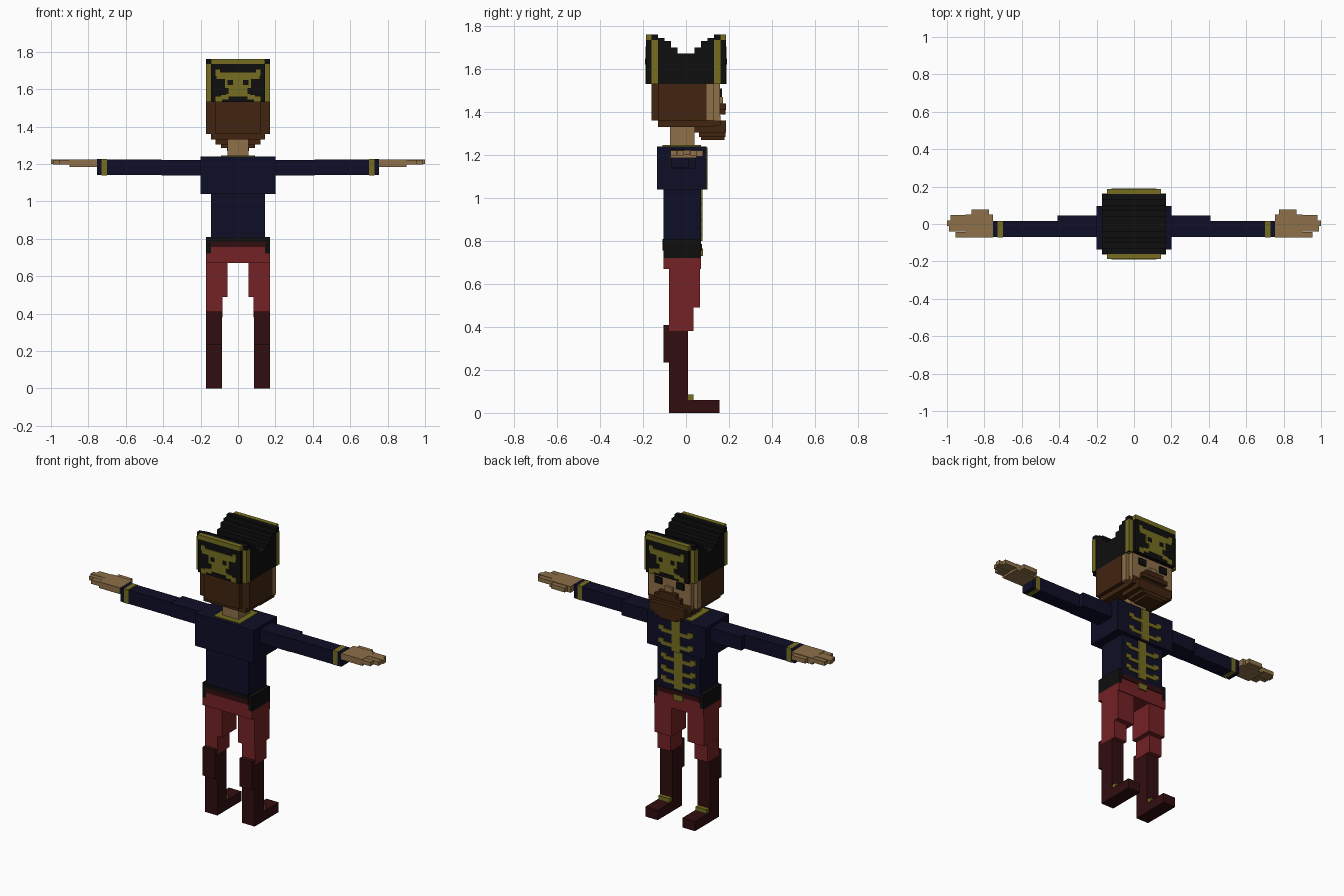
import bpy, bmesh

def material(name, rgb):
    m = bpy.data.materials.new(name)
    m.diffuse_color = (*rgb, 1)
    return m

NAVY = material("navy cloth", (0.0045, 0.0045, 0.020))
BLACK = material("black felt", (0.0045, 0.0045, 0.0045))
GOLD = material("gold trim", (0.18, 0.155, 0.015))
SKIN = material("skin", (0.27, 0.16, 0.065))
BROWN = material("brown hair", (0.052, 0.018, 0.005))
RED = material("red trousers", (0.175, 0.016, 0.018))
MAROON = material("maroon leather", (0.031, 0.004, 0.005))

def boxes(name, mat, spans, mirror=False):
    """One object made of boxes (x0, x1, y0, y1, z0, z1), optionally copied to -x."""
    bm = bmesh.new()
    for x0, x1, y0, y1, z0, z1 in spans:
        sides = [(x0, x1), (-x1, -x0)] if mirror else [(x0, x1)]
        for a, b in sides:
            vs = bmesh.ops.create_cube(bm, size=1)["verts"]
            for v in vs:
                v.co = (b if v.co.x > 0 else a,
                        y1 if v.co.y > 0 else y0,
                        z1 if v.co.z > 0 else z0)
    me = bpy.data.meshes.new(name)
    bm.to_mesh(me)
    bm.free()
    me.materials.append(mat)
    ob = bpy.data.objects.new(name, me)
    bpy.context.collection.objects.link(ob)
    return ob

def stepped_block(name, mat, profile, half_width):
    """Extrude a (y, z) outline across x."""
    bm = bmesh.new()
    face = bm.faces.new([bm.verts.new((-half_width, y, z)) for y, z in profile])
    ext = bmesh.ops.extrude_face_region(bm, geom=[face])["geom"]
    for v in ext:
        if isinstance(v, bmesh.types.BMVert):
            v.co.x = half_width
    bmesh.ops.recalc_face_normals(bm, faces=bm.faces)
    me = bpy.data.meshes.new(name)
    bm.to_mesh(me)
    bm.free()
    me.materials.append(mat)
    bpy.context.collection.objects.link(bpy.data.objects.new(name, me))

# Boots and buckles
boxes("boots", MAROON, [
    (.085, .17, -.08, .01, 0, .235),
    (.085, .17, -.105, .01, .235, .41),
    (.085, .17, .01, .155, 0, .06)], True)
boxes("boot_buckles", GOLD, [(.09, .165, .01, .035, .06, .085)], True)

# Trousers
boxes("trouser_legs", RED, [
    (.055, .17, -.08, .065, .49, .67),
    (.083, .171, -.08, .035, .38, .49)], True)
boxes("hips", RED, [
    (-.17, .17, -.105, .07, .67, .72),
    (-.145, .145, -.105, .07, .72, .755)])

# Jacket
boxes("jacket_waist", NAVY, [(-.145, .145, -.105, .07, .755, 1.04)])
boxes("jacket_chest", NAVY, [(-.2, .2, -.135, .095, 1.04, 1.24)])
boxes("jacket_hem", BLACK, [(.145, .17, -.105, .07, .72, .81)], True)
boxes("waist_sash", MAROON, [(-.145, .145, -.109, .074, .755, .785)])
boxes("hem_back", BLACK, [(-.145, .145, -.109, -.105, .785, .81)])
boxes("collar", GOLD, [(-.09, .09, -.11, .07, 1.24, 1.246)])

# Braided fastenings down the jacket
braid = [(-.028, .028, .095, .101, 1.04, 1.235),
         (-.028, .028, .07, .076, .80, 1.04),
         (-.03, .03, .07, .079, .73, .765)]
for z in (1.155, 1.075, .975, .90, .835):
    y = .095 if z > 1.04 else .07
    braid.append((-.10, .10, y, y + .006, z - .011, z + .011))
    for s in (-1, 1):
        braid.append((s * .1 - .018, s * .1 + .018, y, y + .006, z, z + .026))
boxes("braid", GOLD, braid)

# Sleeves, cuffs and hands
boxes("sleeves", NAVY, [
    (.2, .41, -.07, .045, 1.138, 1.222),
    (.41, .70, -.07, .015, 1.14, 1.224),
    (.73, .755, -.07, .015, 1.14, 1.226)], True)
boxes("cuff_bands", GOLD, [(.70, .73, -.071, .016, 1.139, 1.226)], True)
boxes("hands", SKIN, [
    (.755, .90, -.072, .05, 1.185, 1.224),
    (.775, .87, .05, .078, 1.193, 1.22),
    (.90, .955, -.072, -.042, 1.197, 1.222),
    (.90, .99, -.04, -.012, 1.197, 1.222),
    (.90, 1.0, -.012, .018, 1.2, 1.224),
    (.90, .98, .02, .048, 1.197, 1.222)], True)

# Neck and head
boxes("neck", SKIN, [(-.055, .055, -.075, .04, 1.24, 1.34)])
boxes("face", SKIN, [
    (-.168, .168, .095, .13, 1.36, 1.53),
    (-.145, .145, .13, .158, 1.36, 1.53),
    (-.025, .025, .158, .172, 1.43, 1.47)])
boxes("hair", BROWN, [
    (-.17, .17, -.13, .095, 1.36, 1.53),
    (-.12, .12, -.16, -.13, 1.36, 1.53),
    (-.145, .145, -.13, .13, 1.33, 1.36)])
boxes("beard", BROWN, [
    (-.145, .145, .095, .16, 1.335, 1.385),
    (-.12, .12, .04, .185, 1.305, 1.36),
    (-.09, .09, .06, .183, 1.285, 1.305),
    (-.06, .06, .07, .18, 1.27, 1.285)])
boxes("moustache", BROWN, [
    (-.06, .06, .158, .185, 1.41, 1.44),
    (-.09, .09, .158, .183, 1.388, 1.415)])
boxes("eyes", BLACK, [(.05, .10, .158, .167, 1.47, 1.51)], True)

# Hat crown with a stepped valley between two tall brims
half = [(.04, 1.672), (.04, 1.70), (.07, 1.70), (.07, 1.73),
        (.10, 1.73), (.10, 1.745), (.13, 1.745), (.13, 1.76),
        (.16, 1.76), (.16, 1.53)]
stepped_block("hat_crown", BLACK, half + [(-y, z) for y, z in reversed(half)], .17)
for side, s in (("front", 1), ("back", -1)):
    def brim(name, mat, spans, mirror=False):
        boxes(f"{side}_{name}", mat,
              [(a, b, min(s * c, s * d), max(s * c, s * d), e, f)
               for a, b, c, d, e, f in spans], mirror)
    brim("brim", BLACK, [(-.145, .145, .16, .185, 1.53, 1.735)])
    brim("brim_top_trim", GOLD, [(-.145, .145, .16, .187, 1.735, 1.762)])
    brim("brim_side_trim", GOLD, [(.145, .172, .13, .162, 1.53, 1.735)], True)
    # Skull badge with crossed bones
    brim("badge_skull", GOLD, [
        (-.07, .07, .185, .189, 1.605, 1.69),
        (-.05, .05, .185, .189, 1.575, 1.605),
        (-.065, .065, .185, .189, 1.56, 1.575)])
    brim("badge_bones", GOLD, [
        (.07, .115, .185, .189, 1.655, 1.69),
        (.095, .12, .185, .189, 1.67, 1.705),
        (.05, .09, .185, .189, 1.545, 1.57),
        (.085, .12, .185, .189, 1.53, 1.562)], True)
    brim("badge_eyes", BLACK, [(.028, .055, .189, .191, 1.622, 1.648)], True)
